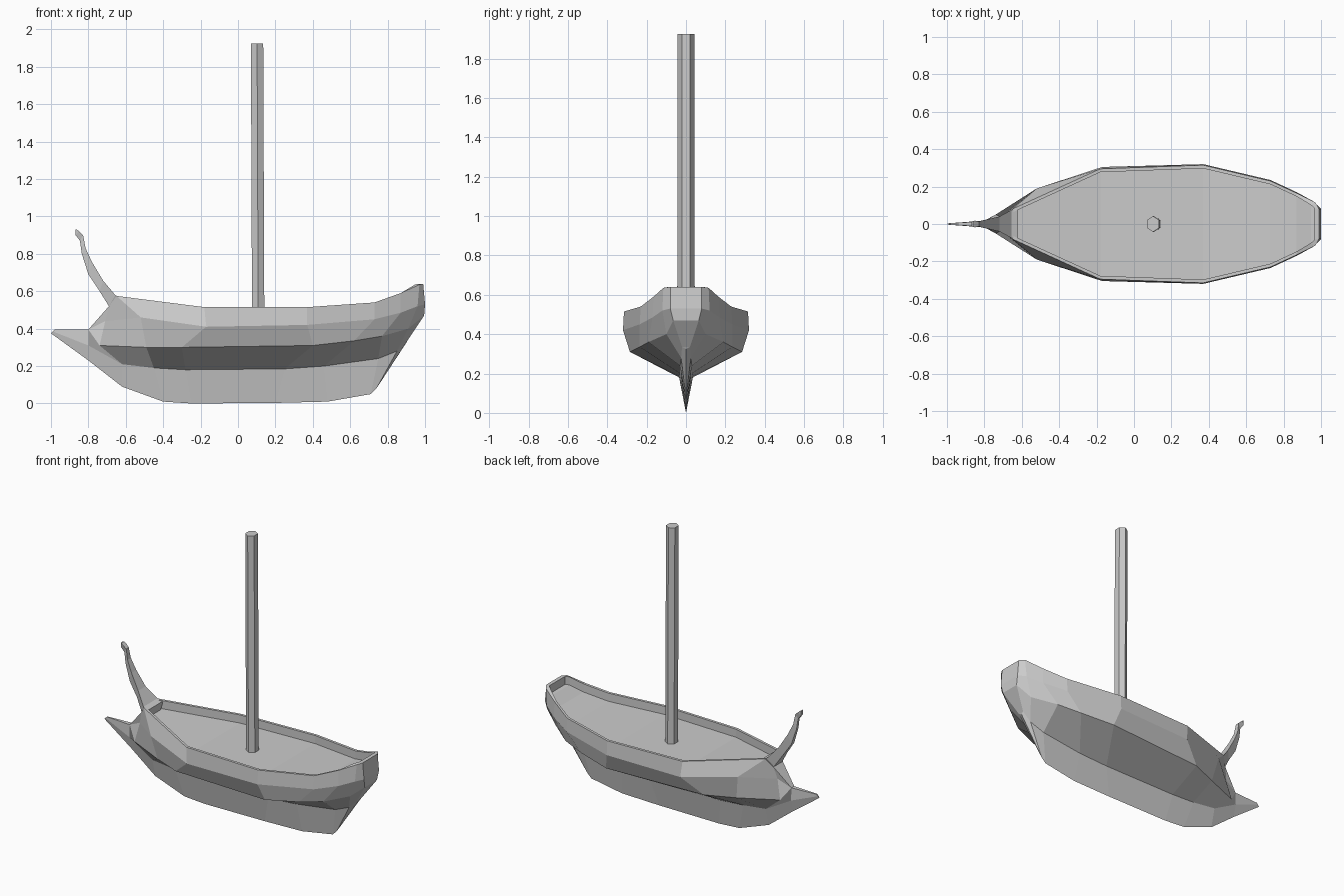
import bpy, bmesh, math
from mathutils import Vector

if "Cube" in bpy.data.objects:
    bpy.data.objects.remove(bpy.data.objects["Cube"])


def finish(bm, name):
    bmesh.ops.remove_doubles(bm, verts=bm.verts, dist=0.0005)
    bmesh.ops.recalc_face_normals(bm, faces=bm.faces)
    mesh = bpy.data.meshes.new(name)
    bm.to_mesh(mesh)
    bm.free()
    obj = bpy.data.objects.new(name, mesh)
    bpy.context.collection.objects.link(obj)
    return obj


def add_face(bm, pts):
    # skip repeated corners where the lines meet
    out = []
    for p in pts:
        if all((Vector(p) - Vector(q)).length > 0.0005 for q in out):
            out.append(p)
    if len(out) > 2:
        bm.faces.new([bm.verts.new(p) for p in out])


def flip(p):
    return (p[0], -p[1], p[2])


# Long lines of the hull, ram tip to transom: (x, half width, z)
keel = [(-1, 0, .375), (-.8, 0, .23), (-.62, 0, .09), (-.4, 0, .01), (-.25, 0, 0),
        (.2, 0, .003), (.48, 0, .01), (.71, 0, .05), (.74, 0, .08), (.9, 0, .325)]
garboard = [(-.99, .004, .385), (-.8, .018, .31), (-.62, .03, .21), (-.45, .03, .19), (-.28, .035, .18),
            (.25, .035, .185), (.46, .03, .2), (.75, .03, .24), (.85, .025, .28), (.905, .02, .335)]
chine = [(-.98, .004, .395), (-.8, .015, .395), (-.74, .05, .31), (-.49, .16, .3), (-.3, .24, .3),
         (.4, .285, .31), (.62, .235, .335), (.77, .19, .36), (.91, .1, .4), (.995, .065, .47)]
wale = chine[:2] + [(-.71, .035, .44), (-.52, .19, .46), (-.17, .305, .41),
                    (.37, .32, .42), (.73, .235, .45), (.87, .17, .485), (.96, .12, .52), (1, .08, .53)]
rim = chine[:2] + [(-.69, .05, .52), (-.65, .08, .575), (-.18, .295, .515),
                   (.37, .315, .515), (.73, .23, .54), (.87, .165, .59), (.97, .115, .635), (.99, .08, .64)]

# Inner bulwark and deck edge follow the rim
inner = rim[:3] + [(x, y - .018, z) for x, y, z in rim[3:8]] + [(.945, .102, .635), (.965, .085, .64)]
deck = rim[:3] + [(x, y, z - .055) for x, y, z in inner[3:]]
lines = [keel, garboard, chine, wale, rim, inner, deck]

# Hull with ram, bulwark and deck
bm = bmesh.new()
n = len(keel)
for i in range(n - 1):
    for a, b in zip(lines, lines[1:]):
        quad = [a[i], a[i + 1], b[i + 1], b[i]]
        add_face(bm, quad)
        add_face(bm, [flip(p) for p in quad])
    add_face(bm, [deck[i], deck[i + 1], flip(deck[i + 1]), flip(deck[i])])
for end in (0, n - 1):
    side = [l[end] for l in lines[:5]]
    for a, b in zip(side, side[1:]):
        add_face(bm, [a, b, flip(b), flip(a)])
for a, b in ((rim, inner), (inner, deck)):
    add_face(bm, [a[-1], b[-1], flip(b[-1]), flip(a[-1])])
finish(bm, "hull")

# Curved prow post: (back x, back z, front x, front z, half width)
sections = [(-.62, .565, -.62, .50, .085), (-.655, .578, -.69, .52, .075), (-.72, .655, -.74, .60, .04),
            (-.78, .755, -.80, .69, .026), (-.815, .83, -.835, .80, .018),
            (-.828, .9, -.845, .87, .013), (-.85, .92, -.868, .9, .018), (-.862, .93, -.87, .93, .015)]
bm = bmesh.new()
rings = [[(bx, w, bz), (fx, w * .6, fz), (fx, -w * .6, fz), (bx, -w, bz)]
         for bx, bz, fx, fz, w in sections]
for r, s in zip(rings, rings[1:]):
    for k in range(4):
        add_face(bm, [r[k], r[k - 1], s[k - 1], s[k]])
add_face(bm, rings[0])
add_face(bm, rings[-1])
finish(bm, "prow_post")

# Six-sided mast, leaning very slightly
bm = bmesh.new()
bottom, top = [[(cx + .038 * math.cos(t), .042 * math.sin(t), z)
                for t in (math.radians(30 + 60 * k) for k in range(6))]
               for cx, z in ((.108, .44), (.102, 1.925))]
for k in range(6):
    add_face(bm, [bottom[k], bottom[k - 1], top[k - 1], top[k]])
add_face(bm, bottom)
add_face(bm, top)
finish(bm, "mast")
